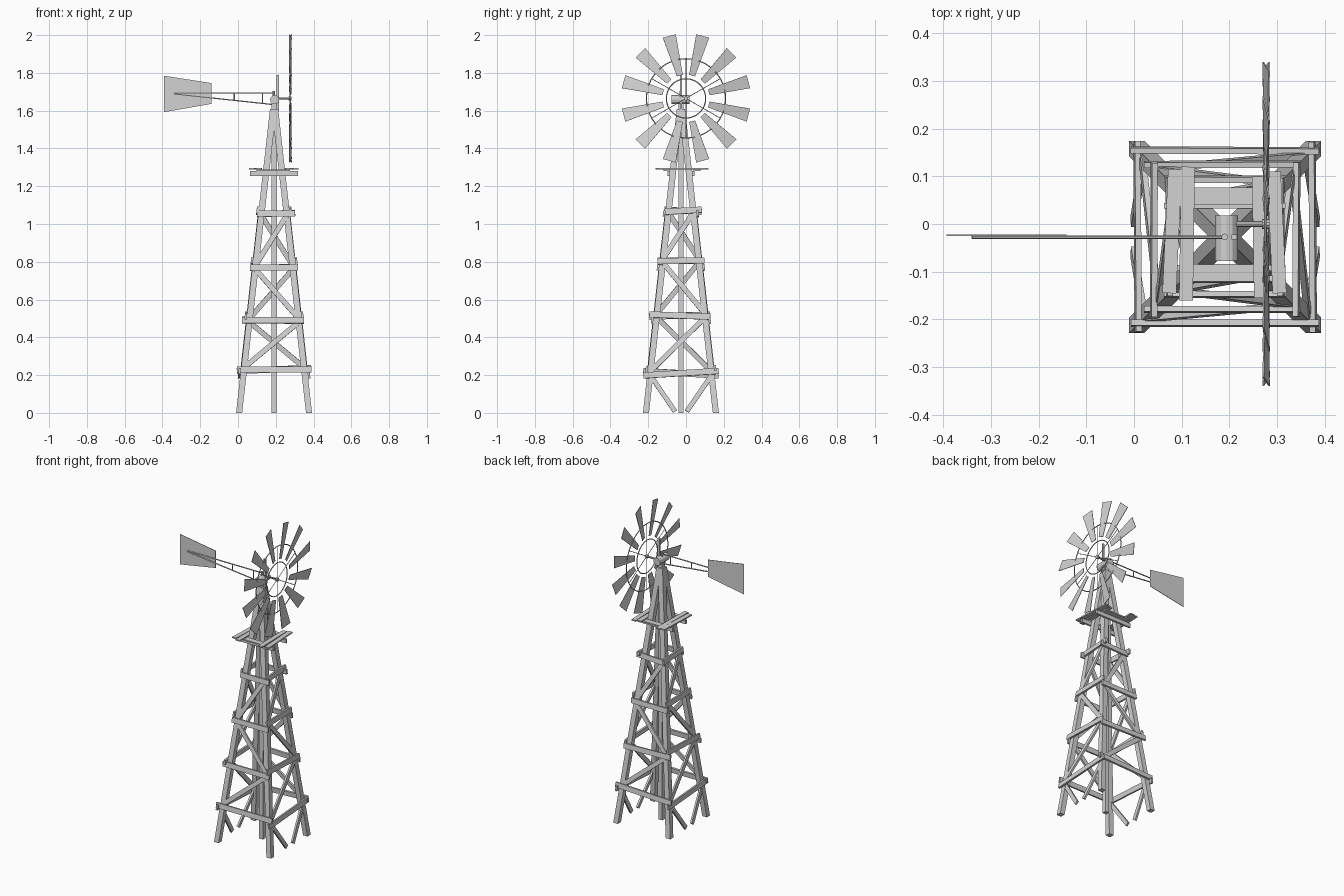
import bpy, bmesh, math
from mathutils import Vector, Matrix

if "Cube" in bpy.data.objects:
    bpy.data.objects.remove(bpy.data.objects["Cube"])

CX, CY = 0.191, -0.027         # tower axis
HUB = Vector((0.277, 0.0, 1.665))

grey = bpy.data.materials.new("weathered_grey")
grey.diffuse_color = (0.65, 0.65, 0.65, 1)
grey.use_nodes = True
grey.node_tree.nodes["Principled BSDF"].inputs["Base Color"].default_value = grey.diffuse_color


def finish(name, bm):
    bmesh.ops.recalc_face_normals(bm, faces=bm.faces)
    me = bpy.data.meshes.new(name)
    bm.to_mesh(me)
    bm.free()
    ob = bpy.data.objects.new(name, me)
    me.materials.append(grey)
    bpy.context.collection.objects.link(ob)
    return ob


def frustum(bm, low, high):
    """Closed solid between two matching polygons."""
    a = [bm.verts.new(p) for p in low]
    b = [bm.verts.new(p) for p in high]
    n = len(a)
    bm.faces.new(a[::-1])
    bm.faces.new(b)
    for i in range(n):
        j = (i + 1) % n
        bm.faces.new((a[i], a[j], b[j], b[i]))


def beam(bm, p, q, width, thick, normal):
    """Rectangular bar from p to q; thickness runs along normal."""
    p, q, normal = Vector(p), Vector(q), Vector(normal)
    side = (q - p).cross(normal).normalized() * width / 2
    up = side.cross(q - p).normalized() * thick / 2
    offs = [side + up, -side + up, -side - up, side - up]
    frustum(bm, [p + o for o in offs], [q + o for o in offs])


def rod(bm, p, q, r, sides=6):
    p, q = Vector(p), Vector(q)
    rot = (q - p).to_track_quat('Z', 'Y')
    ring = [rot @ Vector((r * math.cos(t), r * math.sin(t), 0))
            for t in (2 * math.pi * i / sides for i in range(sides))]
    frustum(bm, [p + o for o in ring], [q + o for o in ring])


def half(z):
    """Distance of the leg centres from the tower axis at height z."""
    return 0.185 - 0.112 * z


def square(x, y, z, s):
    return [(x + i * s, y + j * s, z) for i, j in ((-1, -1), (1, -1), (1, 1), (-1, 1))]


# Four legs meeting at the top
bm = bmesh.new()
for sx in (-1, 1):
    for sy in (-1, 1):
        b, t = half(0), half(1.61)
        frustum(bm, square(CX + sx * b, CY + sy * b, 0, 0.016),
                square(CX + sx * t, CY + sy * t, 1.61, 0.017))
finish("tower_legs", bm)

# Centre pole
bm = bmesh.new()
frustum(bm, square(CX, CY, 0, 0.013), square(CX, CY, 1.64, 0.013))
finish("centre_pole", bm)

# Braces on each of the four tower faces
FRONT = (0.23, 0.49, 0.77, 1.055)
SIDE = (0.21, 0.515, 0.805, 1.07)
faces = [("front", 0, FRONT, 0.0), ("right", 90, SIDE, 0.012),
         ("back", 180, FRONT, -0.008), ("left", 270, SIDE, 0.012)]
for label, angle, levels, tilt in faces:
    turn = Matrix.Rotation(math.radians(angle), 3, 'Z')

    def on_face(u, z, out):
        return turn @ Vector((u, -half(z) - out, z)) + Vector((CX, CY, 0))

    normal = turn @ Vector((0, -1, 0.112))
    flip = 1 if angle < 180 else -1
    bm = bmesh.new()
    for i, z in enumerate(levels):
        w = half(z) + (0.038, 0.034, 0.029, 0.034)[i]
        d = tilt * (1, -0.5, 0.2, 0.5)[i]
        shift = flip * (0, -0.006, 0, 0.011)[i]
        beam(bm, on_face(shift - w, z - d, 0.022), on_face(shift + w, z + d, 0.022),
             0.032, 0.012, normal)
    finish(label + "_cross_rails", bm)

    bm = bmesh.new()
    for i in range(3):
        lo, hi = levels[i], levels[i + 1]
        s = -1 if i % 2 == 0 else 1
        beam(bm, on_face(s * half(lo), lo + 0.01, 0.013),
             on_face(-s * half(hi), hi - 0.01, 0.013), 0.027, 0.012, normal)
    if label in ("left", "right"):        # struts running down to the ground
        for s in (-1, 1):
            beam(bm, on_face(s * half(0.2), 0.2, 0.008),
                 on_face(s * 0.031, 0.008, 0.008), 0.025, 0.012, normal)
    finish(label + "_diagonals", bm)

# Platform: thin deck planks around the tower
bm = bmesh.new()
for y in (0.058, -0.102):
    beam(bm, (0.097, y, 1.284), (0.275, y, 1.284), 0.036, 0.008, (0, 0, 1))
for x, skew, y0, y1 in ((0.111, 0.002, -0.16, 0.12), (0.264, -0.002, -0.155, 0.10),
                        (0.080, 0.006, -0.145, 0.115), (0.299, -0.006, -0.145, 0.11)):
    beam(bm, (x - skew, y0, 1.292), (x + skew, y1, 1.292), 0.029, 0.008, (0, 0, 1))
finish("platform_planks", bm)

# Upright joists carrying the deck, fixed to the leg faces
bm = bmesh.new()
for s in (-1, 1):
    y = CY + s * 0.065
    beam(bm, (0.063, y, 1.268), (0.317, y, 1.268), 0.026, 0.012, (0, 1, 0))
finish("platform_joists", bm)

# Gear housing, upright rod and drive shaft
bm = bmesh.new()
rod(bm, (0.194, -0.078, 1.658), (0.194, 0.018, 1.658), 0.024, 12)
finish("gear_housing", bm)
bm = bmesh.new()
beam(bm, (0.210, CY, 1.6), (0.210, CY, 1.79), 0.012, 0.010, (0, 1, 0))
finish("upright_rod", bm)
bm = bmesh.new()
rod(bm, (0.2, 0, HUB.z), (0.284, 0, HUB.z), 0.006, 8)
rod(bm, (0.268, 0, HUB.z), (0.284, 0, HUB.z), 0.011, 10)
finish("drive_shaft", bm)

# Wheel blades, slightly pitched and wider at the tip
bm = bmesh.new()
for i in range(12):
    turn = Matrix.Rotation(math.radians(15 + 30 * i), 3, 'X')
    pitch = Matrix.Rotation(math.radians(10), 3, 'Z')
    layers = []
    for x in (-0.0015, 0.0015):
        outline = ((-0.016, 0.125), (0.016, 0.125), (0.036, 0.342), (-0.036, 0.342))
        layers.append([HUB + turn @ (pitch @ Vector((x, u, r))) for u, r in outline])
    frustum(bm, *layers)
finish("wheel_blades", bm)

# Two hoops holding the blades
for name, r in (("inner_hoop", 0.104), ("outer_hoop", 0.21)):
    bpy.ops.mesh.primitive_torus_add(
        major_radius=r, minor_radius=0.003, major_segments=36, minor_segments=6,
        location=HUB - Vector((0.002, 0, 0)), rotation=(0, math.pi / 2, 0))
    hoop = bpy.context.object
    hoop.name = name
    hoop.data.materials.append(grey)

# Wheel spokes
bm = bmesh.new()
for i in range(6):
    d = Matrix.Rotation(math.radians(60 * i), 3, 'X') @ Vector((0, 0, 0.21))
    rod(bm, HUB, HUB + d, 0.002, 5)
finish("wheel_spokes", bm)

# Tail vane
bm = bmesh.new()
outline = ((-0.393, 1.592), (-0.141, 1.636), (-0.141, 1.746), (-0.393, 1.785))
frustum(bm, [(x, -0.0255, z) for x, z in outline], [(x, -0.0225, z) for x, z in outline])
finish("tail_vane", bm)

# Tail boom: two converging rods with uprights
bm = bmesh.new()
rod(bm, (-0.34, -0.0275, 1.694), (0.195, -0.0275, 1.694), 0.0035)
rod(bm, (-0.34, -0.0275, 1.689), (0.18, -0.0275, 1.633), 0.0035)
for x, low in ((-0.02, 1.655), (0.13, 1.638)):
    rod(bm, (x, -0.0275, low), (x, -0.0275, 1.694), 0.003)
rod(bm, (0.19, -0.027, 1.66), (0.19, -0.027, 1.703), 0.007, 8)
finish("tail_boom", bm)
